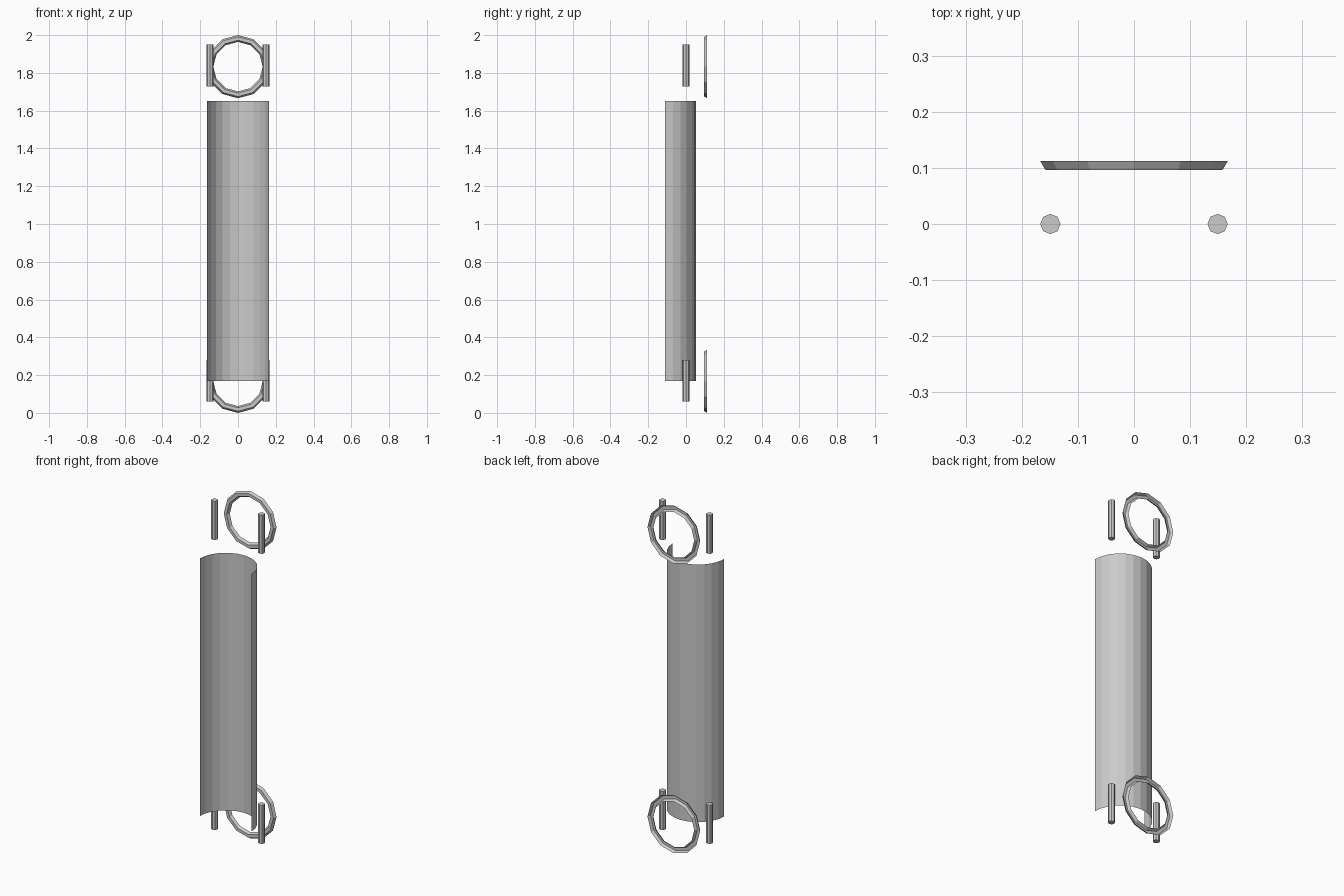
import bpy
import bmesh
from math import sin, cos, pi, radians

if "Cube" in bpy.data.objects:
    bpy.data.objects.remove(bpy.data.objects["Cube"])


def make_object(name, bm):
    bmesh.ops.recalc_face_normals(bm, faces=bm.faces)
    mesh = bpy.data.meshes.new(name)
    bm.to_mesh(mesh)
    bm.free()
    obj = bpy.data.objects.new(name, mesh)
    bpy.context.collection.objects.link(obj)
    return obj


def grid(name, rows, close=False):
    """Skin consecutive rows of points with quads."""
    bm = bmesh.new()
    vs = [[bm.verts.new(p) for p in row] for row in rows]
    pairs = list(zip(vs, vs[1:]))
    if close:
        pairs.append((vs[-1], vs[0]))
    for a, b in pairs:
        for i in range(len(a) - 1):
            bm.faces.new((a[i], a[i + 1], b[i + 1], b[i]))
    return make_object(name, bm)


# Curved shield: open half cylinder bulging to the back
R, CY = 0.165, -0.112
arc = [(R * cos(pi * i / 12), CY + R * sin(pi * i / 12)) for i in range(13)]
grid("curved_shield", [[(x, y, z) for x, y in arc] for z in (0.17, 1.652)])


# Rings: half-hexagon section open to the back, 12 sides around
def ring(name, z):
    major, minor, back = 0.149, 0.018, 0.112
    section = [(major + minor * cos(radians(a)), back - minor * sin(radians(a)))
               for a in (0, 60, 120, 180)]
    rows = [[(r * cos(pi * i / 6), y, z + r * sin(pi * i / 6))
             for r, y in section] for i in range(12)]
    grid(name, rows, close=True)


# Rods: eight-sided posts beside each ring
def rod(name, x, z):
    bm = bmesh.new()
    bmesh.ops.create_cone(bm, cap_ends=True, segments=8,
                          radius1=0.018, radius2=0.018, depth=0.222)
    bmesh.ops.translate(bm, verts=bm.verts, vec=(x, 0, z))
    make_object(name, bm)


for level, ring_z, rod_z in (("lower", 0.167, 0.17), ("upper", 1.833, 1.839)):
    ring(level + "_ring", ring_z)
    for side, x in (("left", -0.149), ("right", 0.149)):
        rod(f"{level}_{side}_rod", x, rod_z)
